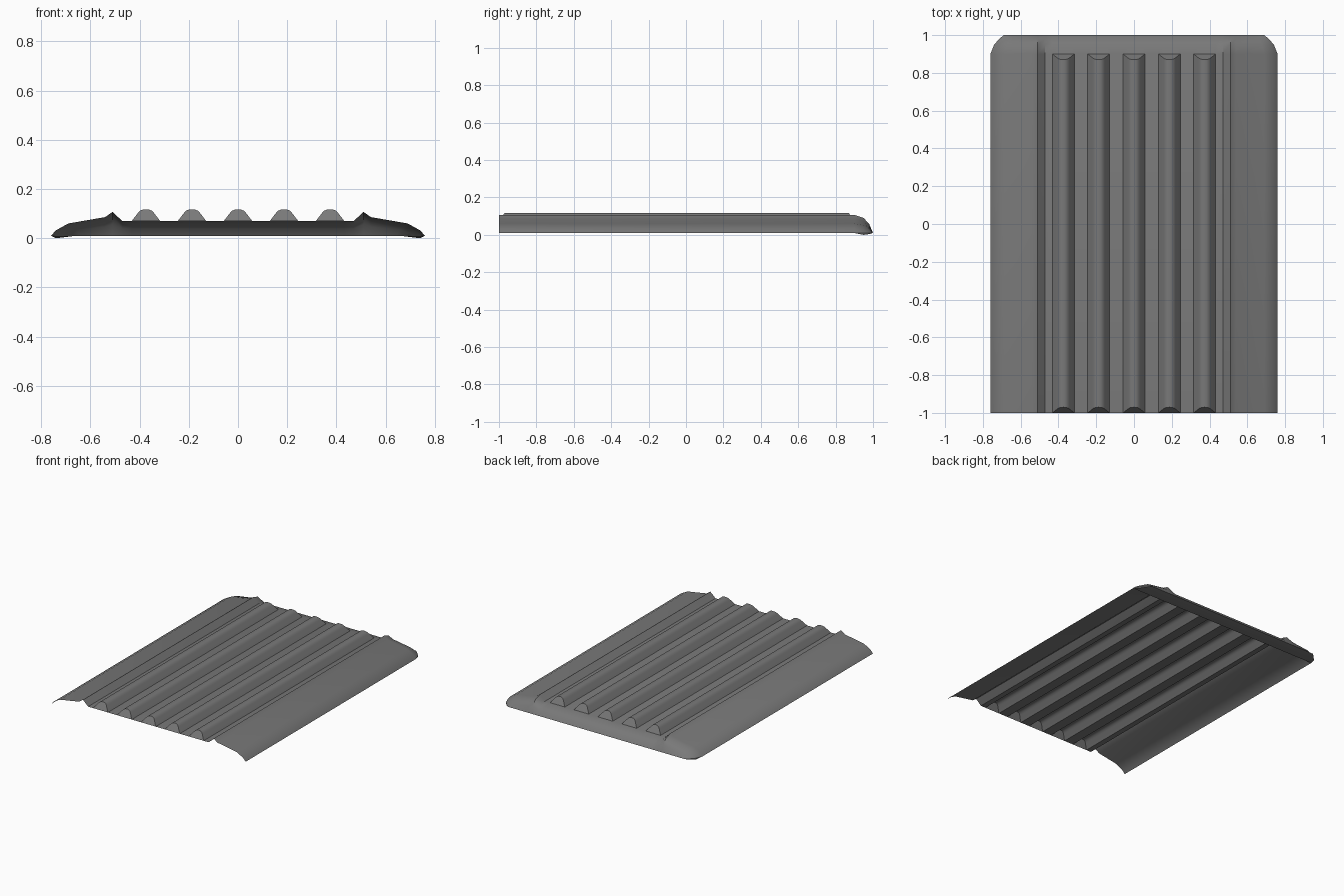
import bpy, bmesh, math

cube = bpy.data.objects.get("Cube")
if cube:
    bpy.data.objects.remove(cube)

mat = bpy.data.materials.new("dark grey plastic")
mat.use_nodes = True
GREY = (0.19, 0.19, 0.19, 1)
mat.diffuse_color = GREY
mat.node_tree.nodes["Principled BSDF"].inputs["Base Color"].default_value = GREY

FLOOR, LIP = 0.07, 0.01
RIB_W, RIB_H, RIB_STEP = 0.058, 0.048, 0.187
FRONT, BACK, SLANT = -1.0, 0.9, 0.03

# Cross-section as (x, z, rib height): right half of the flank, then the ribs
flank = [(0.76, 0.01), (0.74, 0.032), (0.69, 0.06), (0.54, 0.086), (0.51, 0.107), (0.47, FLOOR)]
rib = [(-1, 0), (-0.55, 0.7), (-0.4, 0.88), (-0.2, 0.98), (0, 1),
       (0.2, 0.98), (0.4, 0.88), (0.55, 0.7), (1, 0)]
section = [(-x, z, 0) for x, z in flank]
for i in range(-2, 3):
    section += [(i * RIB_STEP + u * RIB_W, FLOOR, h) for u, h in rib]
section += [(x, z, 0) for x, z in reversed(flank)]


def row(bm, y, ribs=False, slant=0.0, drop=1.0, width=0.76):
    """One line of vertices across the panel, with ribs raised or flat."""
    verts = []
    for x, z, h in section:
        if abs(x) > 0.54:
            k = (width - 0.54) / 0.22
            x = math.copysign(0.54 + (abs(x) - 0.54) * k, x)
        z = LIP + (z - LIP) * drop + (h * RIB_H if ribs else 0)
        verts.append(bm.verts.new((x, y + slant * h, z)))
    return verts


def bridge(bm, a, b):
    for i in range(len(a) - 1):
        bm.faces.new((a[i], a[i + 1], b[i + 1], b[i]))


def finish(bm, name):
    bmesh.ops.remove_doubles(bm, verts=bm.verts, dist=0.0005)
    bmesh.ops.dissolve_degenerate(bm, dist=0.0005, edges=bm.edges)
    mesh = bpy.data.meshes.new(name)
    bm.to_mesh(mesh)
    bm.free()
    mesh.materials.append(mat)
    obj = bpy.data.objects.new(name, mesh)
    bpy.context.collection.objects.link(obj)
    bpy.ops.object.select_all(action='DESELECT')
    obj.select_set(True)
    bpy.context.view_layer.objects.active = obj
    bpy.ops.object.shade_smooth_by_angle(angle=math.radians(30))
    return obj


# Ribbed panel with slanted rib ends and a rounded nose at the back
NOSE = [(0.95, 0.83, 0.74), (0.98, 0.48, 0.713), (1.0, 0.0, 0.69)]
bm = bmesh.new()
rows = [row(bm, FRONT),
        row(bm, FRONT, ribs=True, slant=SLANT),
        row(bm, BACK, ribs=True, slant=-SLANT),
        row(bm, BACK)]
rows += [row(bm, y, drop=d, width=w) for y, d, w in NOSE]
for a, b in zip(rows, rows[1:]):
    bridge(bm, a, b)
finish(bm, "ribbed_panel")

# Narrow flange closing the underside of the nose
bm = bmesh.new()
lines = []
for y, w, z in [(BACK, 0.76, LIP), (0.95, 0.74, 0.0), (0.98, 0.713, 0.004), (1.0, 0.69, LIP)]:
    lines.append([bm.verts.new(p) for p in
                  [(w, y, z), (0.66, y, LIP), (-0.66, y, LIP), (-w, y, z)]])
for a, b in zip(lines, lines[1:]):
    bridge(bm, a, b)
# Corner slivers joining the flange to the nose edge
for side in (-1, 1):
    for (y0, w0, z0), (y1, w1, z1) in [((BACK, 0.76, LIP), (0.95, 0.74, 0.0)),
                                       ((0.95, 0.74, 0.0), (0.98, 0.713, 0.004)),
                                       ((0.98, 0.713, 0.004), (1.0, 0.69, LIP))]:
        pts = [(w0, y0, z0), (w1, y1, z1), (w1, y1, LIP), (w0, y0, LIP)]
        bm.faces.new([bm.verts.new((side * x, y, z)) for x, y, z in pts[::side]])
finish(bm, "nose_flange")
